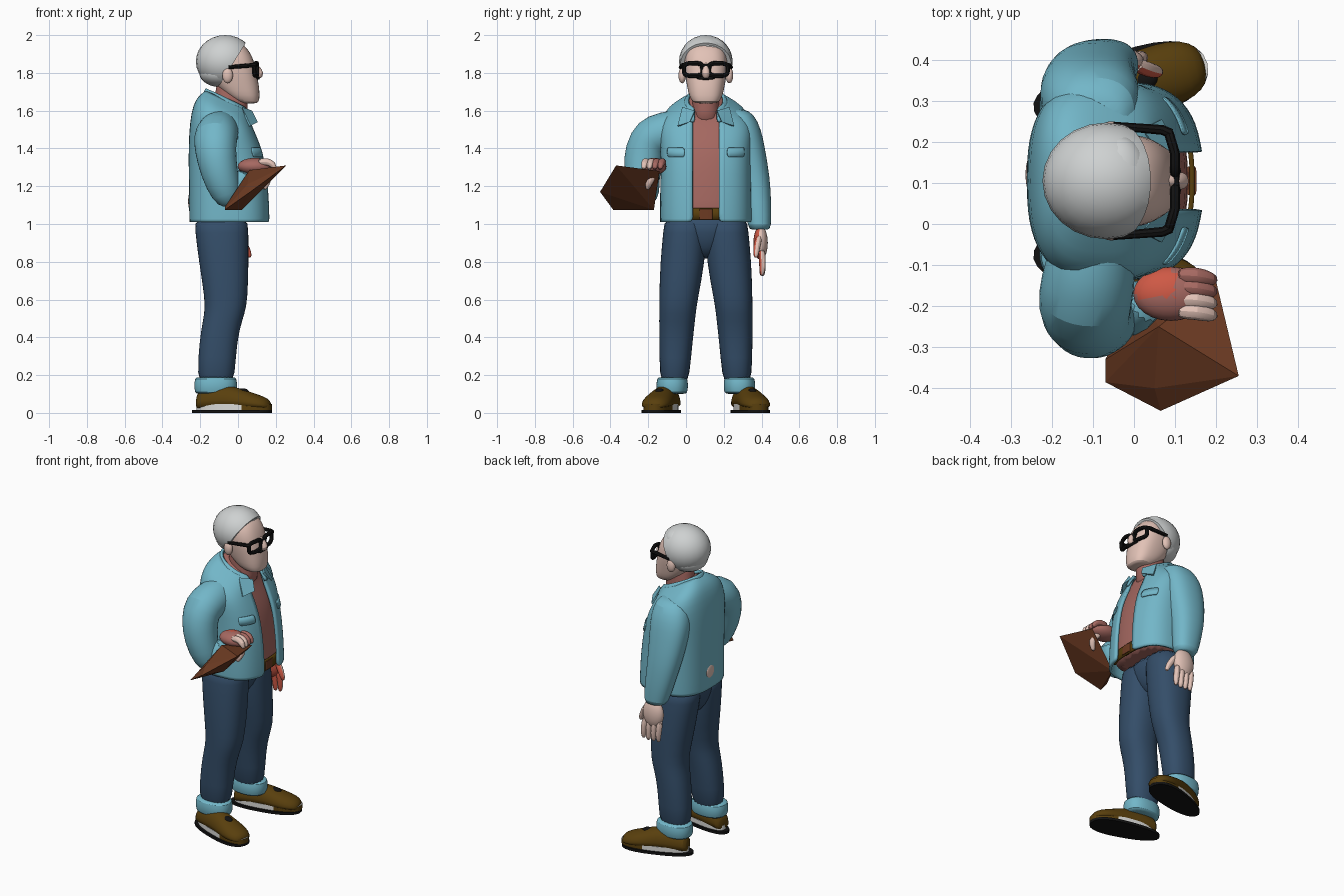
import bpy, bmesh, math
from mathutils import Vector, Matrix

if "Cube" in bpy.data.objects:
    bpy.data.objects.remove(bpy.data.objects["Cube"], do_unlink=True)

MID = 0.105          # the body's symmetry plane in y
SIDES = ((1, "hanging_arm_side"), (-1, "bag_arm_side"))
made = []


def material(name, r, g, b):
    m = bpy.data.materials.new(name)
    m.use_nodes = True
    m.diffuse_color = (r, g, b, 1)
    node = m.node_tree.nodes["Principled BSDF"]
    node.inputs["Base Color"].default_value = (r, g, b, 1)
    node.inputs["Roughness"].default_value = 0.8
    return m


BLUE = material("light_denim", .17, .47, .58)
JEAN = material("dark_denim", .034, .075, .14)
HAIR = material("silver_hair", .62, .64, .64)
SKIN = material("skin", .76, .54, .47)
ROSE = material("dusty_rose", .38, .14, .12)
SHOE = material("brown_leather", .1, .05, .004)
BAG = material("red_brown_leather", .15, .043, .016)
BLACK = material("black", .006, .006, .006)
PALE = material("pale_sole", .7, .7, .68)
RED = material("palm_red", .62, .1, .06)


def finish(name, bm, mats, subsurf=0, thick=0, rule=None):
    bmesh.ops.recalc_face_normals(bm, faces=bm.faces)
    if rule:
        bm.normal_update()
        for f in bm.faces:
            f.material_index = int(rule(f))
    me = bpy.data.meshes.new(name)
    bm.to_mesh(me)
    bm.free()
    for m in mats:
        me.materials.append(m)
    ob = bpy.data.objects.new(name, me)
    bpy.context.collection.objects.link(ob)
    if subsurf:
        mod = ob.modifiers.new("smooth", "SUBSURF")
        mod.levels = mod.render_levels = subsurf
    if thick:
        mod = ob.modifiers.new("cloth", "SOLIDIFY")
        mod.thickness, mod.offset = thick, 0
    made.append(ob)
    return ob


def bridge(rows, closed=True):
    """Mesh through rows of points; closed rows are capped."""
    bm = bmesh.new()
    vs = [[bm.verts.new(p) for p in row] for row in rows]
    n = len(rows[0])
    for a, b in zip(vs, vs[1:]):
        for i in range(n if closed else n - 1):
            j = (i + 1) % n
            bm.faces.new((a[i], a[j], b[j], b[i]))
    if closed:
        bm.faces.new(vs[0])
        bm.faces.new(vs[-1])
    return bm


def oval(a, rx, ry, power):
    c, s = math.cos(a), math.sin(a)
    e = 2 / power
    return rx * math.copysign(abs(c) ** e, c), ry * math.copysign(abs(s) ** e, s)


def loft(name, rings, mat, power=2.3, seg=20, gap=0, arc=None, tilt=0, subsurf=1, thick=0):
    """Horizontal ovals (z, cx, cy, rx, ry) with an optional front gap, arc, or slope at the shoulders."""
    rows = []
    for z, cx, cy, rx, ry in rings:
        lo, hi = arc or (0, math.tau)
        if gap:
            lo = math.asin(min(.95, gap / ry) ** (power / 2))
            hi = math.tau - lo
        steps = seg if not (gap or arc) else seg - 1
        slope = tilt * min(1, max(0, (z - 1.4) / .2))
        row = []
        for i in range(seg):
            dx, dy = oval(lo + (hi - lo) * i / steps, rx, ry, power)
            row.append((cx + dx, cy + dy, z - slope * dx))
        rows.append(row)
    return finish(name, bridge(rows, not (gap or arc)), [mat], subsurf, thick)


def tube(name, pts, mats, seg=12, subsurf=1, rule=None):
    """Round tube through points (x, y, z, radius)."""
    ps = [Vector(p[:3]) for p in pts]
    rows, q, old = [], None, None
    for i, p in enumerate(ps):
        t = (ps[min(i + 1, len(ps) - 1)] - ps[max(i - 1, 0)]).normalized()
        q = t.to_track_quat('Z', 'Y') if q is None else old.rotation_difference(t) @ q
        old = t
        rows.append([p + q @ Vector((*oval(math.tau * k / seg, pts[i][3], pts[i][3], 2), 0))
                     for k in range(seg)])
    return finish(name, bridge(rows), mats, subsurf, rule=rule)


def ball(name, loc, radii, mats, rule=None, cut=None):
    bm = bmesh.new()
    bmesh.ops.create_uvsphere(bm, u_segments=24, v_segments=14, radius=1,
                              matrix=Matrix.Translation(loc) @ Matrix.Diagonal((*radii, 1)))
    if cut:
        geo = bm.verts[:] + bm.edges[:] + bm.faces[:]
        res = bmesh.ops.bisect_plane(bm, geom=geo, plane_co=cut[0], plane_no=cut[1], clear_outer=True)
        edges = [e for e in res["geom_cut"] if isinstance(e, bmesh.types.BMEdge)]
        bmesh.ops.edgeloop_fill(bm, edges=edges)
    return finish(name, bm, mats, rule=rule)


def hull(name, pts, mat):
    bm = bmesh.new()
    for p in pts:
        bm.verts.new(p)
    bmesh.ops.convex_hull(bm, input=bm.verts[:])
    return finish(name, bm, [mat])


# Jacket, with the shirt filling its open front
torso = [(1.01, -.045, .205, .235), (1.04, -.045, .206, .236), (1.18, -.048, .204, .235),
         (1.35, -.06, .195, .23), (1.46, -.074, .178, .24), (1.54, -.08, .16, .235),
         (1.59, -.078, .142, .2), (1.625, -.068, .125, .14), (1.65, -.06, .108, .098)]
loft("jacket", [(z, cx, MID, rx, ry) for z, cx, rx, ry in torso], BLUE, 2.8, 30, gap=.07, tilt=.45, thick=.016)
loft("shirt", [(z + .015, cx, MID, rx - .026, ry - .025) for z, cx, rx, ry in torso], ROSE, 2.8, tilt=.45)
loft("belt", [(z, -.045, MID, .187, .215) for z in (1.02, 1.085)], SHOE, 2.6, 12, arc=(-.7, .7), thick=.012)
loft("belt_buckle", [(z, .14, MID, .012, .035) for z in (1.025, 1.08)], BAG, 6, subsurf=0)
loft("collar", [(1.6, -.045, MID, .14, .135), (1.635, -.05, MID, .125, .112),
                (1.66, -.055, MID, .11, .095)], BLUE, 2.2, 24, gap=.06, tilt=.5, thick=.016)
for side, tag in SIDES:
    def at(x, d, z): return (x, MID + side * d, z)
    hull("collar_flap_" + tag, [at(.075, .06, 1.6), at(.02, .125, 1.62), at(.068, .15, 1.52),
                                at(.105, .085, 1.54), at(.06, .06, 1.585), at(.055, .145, 1.515)], BLUE)
    arc = (.36, .95) if side > 0 else (-.95, -.36)
    for part, z0, z1, rx in (("pocket", 1.25, 1.36, .199), ("pocket_flap", 1.355, 1.405, .198)):
        loft(part + "_" + tag, [(z0, -.056, MID, rx, .235), (z1, -.064, MID, rx - .006, .236)],
             BLUE, 2.8, 8, arc=arc, thick=.006)
ball("back_patch", (-.255, .12, 1.12), (.009, .04, .042), [SKIN])

# Trousers, cuffs and shoes
loft("trouser_seat", [(z, -.088, MID, rx, ry) for z, rx, ry in
                      ((.815, .06, .05), (.87, .11, .09), (.95, .134, .17), (1.06, .145, .215))], JEAN)
for side, tag in SIDES:
    loft("trouser_leg_" + tag, [(z, cx, MID + side * d, rx, ry) for z, cx, d, rx, ry in
         ((1.04, -.088, .108, .143, .113), (.97, -.087, .11, .143, .115), (.8, -.075, .123, .133, .12),
          (.6, -.062, .145, .114, .103), (.53, -.07, .15, .108, .098), (.44, -.095, .155, .102, .093),
          (.3, -.112, .162, .1, .085), (.12, -.118, .167, .1, .075))], JEAN)
    loft("trouser_cuff_" + tag, [(z, -.118, MID + side * .178, r, r - .03) for z, r in
         ((.1, .098), (.105, .111), (.145, .116), (.185, .111), (.19, .098))], BLUE)
    place = Matrix.Translation((-.02, MID + side * .232, 0)) @ Matrix.Rotation(side * .27, 4, 'Z')
    # upper: arched cross sections from heel to toe
    rows = [[(x, w * math.cos(math.pi * k / 10), .02 + h * math.sin(math.pi * k / 10) ** .7)
             for k in range(11)] for x, w, h in
            ((-.205, .035, .06), (-.195, .055, .1), (-.12, .068, .125), (-.02, .072, .128),
             (.06, .082, .1), (.13, .084, .078), (.18, .064, .06), (.2, .03, .035))]
    parts = [finish("shoe_upper_" + tag, bridge(rows), [SHOE], 1),
             ball("shoe_laces_" + tag, (.045, 0, .112), (.035, .024, .018), [BLACK])]
    for part, z0, z1, r, shift, mat in (("outsole", 0, .016, .218, -.014, BLACK),
                                        ("midsole", .016, .046, .206, 0, PALE)):
        rows = []
        for z in (z0, z1):
            row = []
            for k in range(28):
                x, y = oval(math.tau * k / 28, r, r - .135, 2.4)
                row.append((x + shift, y * (1 + .8 * x), z))
            rows.append(row)
        parts.append(finish("shoe_" + part + "_" + tag, bridge(rows), [mat, SHOE],
                            rule=lambda f: part == "midsole" and f.calc_center_median().x > .03))
    for ob in parts:
        ob.data.transform(place)


# Hanging arm and hand
def palm_side(f): return f.normal.y < -.3


loft("hanging_sleeve", [(1.61, -.09, .255, .06, .05), (1.585, -.095, .275, .1, .085),
     (1.5, -.105, .3, .125, .1), (1.4, -.11, .325, .122, .094), (1.25, -.105, .36, .107, .085),
     (1.12, -.085, .38, .092, .072), (.975, -.06, .39, .077, .063), (.97, -.06, .39, .05, .045)], BLUE)
ball("hanging_palm", (-.045, .395, .9), (.07, .038, .09), [SKIN, RED], palm_side)
for i in range(4):
    x = -.1 + i * .035
    tube("hanging_finger_%d" % (i + 1), [(x, .4, .87, .02), (x + .01, .405, .81, .02),
         (x + .015, .405, .75 - .008 * (i % 3), .018), (x + .012, .4, .725, .008)],
         [SKIN, RED], 8, rule=palm_side)
tube("hanging_thumb", [(0, .39, .94, .02), (.035, .375, .89, .021), (.06, .37, .84, .017),
                       (.062, .37, .82, .008)], [SKIN, RED], 8, rule=palm_side)

# Bent arm, hand and the leather case it holds
tube("bent_upper_sleeve", [(-.085, .04, 1.545, .05), (-.09, 0, 1.525, .09), (-.105, -.1, 1.487, .115),
     (-.12, -.185, 1.46, .118), (-.12, -.22, 1.39, .112), (-.1, -.235, 1.27, .1),
     (-.06, -.225, 1.15, .082), (-.035, -.215, 1.1, .045)], [BLUE], 16)
tube("bent_forearm_sleeve", [(-.06, -.22, 1.13, .06), (-.02, -.21, 1.17, .072),
                             (.05, -.185, 1.28, .056)], [BLUE], 14)
ball("holding_palm", (.09, -.17, 1.305), (.092, .066, .045), [ROSE, RED],
     lambda f: f.normal.z > .4 and f.calc_center_median().x < .1 and f.calc_center_median().y > -.178)
for i in range(4):
    y = -.125 - i * .029
    tube("holding_finger_%d" % (i + 1), [(.1, y, 1.325, .022), (.155, y, 1.333, .023),
         (.188, y - .01, 1.315, .02), (.198, y - .012, 1.285, .009)], [SKIN if i > 1 else ROSE], 8)
tube("holding_thumb", [(.12, -.16, 1.28, .02), (.165, -.18, 1.25, .024), (.15, -.2, 1.21, .02),
                       (.135, -.205, 1.18, .01)], [SKIN], 8)
hull("leather_case", [(-.07, -.385, 1.075), (.065, -.455, 1.17), (.255, -.37, 1.31), (.2, -.14, 1.28),
     (.02, -.17, 1.075), (.06, -.25, 1.285), (-.07, -.33, 1.09), (.05, -.4, 1.21)], BAG)

# Head
loft("neck", [(1.52, -.05, MID, .1, .085), (1.6, -.04, MID, .09, .072), (1.72, -.03, MID, .088, .07),
              (1.78, -.03, MID, .08, .07)], ROSE)
loft("face", [(1.638, .06, MID, .035, .045), (1.645, .05, MID, .062, .072), (1.68, .025, MID, .09, .09),
     (1.73, -.002, MID, .115, .1), (1.79, -.02, MID, .12, .112), (1.86, -.035, MID, .123, .117),
     (1.92, -.05, MID, .11, .105), (1.97, -.06, MID, .07, .07)], SKIN, 2.5, 24)
hairline = (Vector((-.045, MID, 1.82)), Vector((1, 0, -.62)))
ball("hair", (-.068, MID, 1.86), (.155, .142, .14), [HAIR], cut=hairline)
ball("hair_nape", (-.095, MID, 1.8), (.11, .115, .075), [HAIR], cut=hairline)
ball("hair_front_sweep", (-.035, MID + .01, 1.93), (.072, .1, .06), [HAIR])
tube("nose", [(.07, MID, 1.85, .012), (.1, MID, 1.83, .017), (.118, MID, 1.795, .025),
              (.105, MID, 1.77, .014)], [SKIN])
ball("under_nose_line", (.102, MID, 1.772), (.014, .05, .009), [BLACK])
for side, tag in SIDES:
    ball("ear_" + tag, (-.055, MID + side * .125, 1.787), (.028, .02, .042), [SKIN])

    # Glasses: a thick rounded rim and a temple on each side
    cu = bpy.data.curves.new("rim", 'CURVE')
    cu.dimensions, cu.bevel_depth, cu.bevel_resolution = '3D', .012, 2
    sp = cu.splines.new('POLY')
    sp.points.add(23)
    for k, p in enumerate(sp.points):
        dy, dz = oval(math.tau * k / 24, .05, .033, 3.5)
        p.co = (.1 - .3 * max(0, side * dy), MID + side * .066 + dy, 1.818 + dz, 1)
    sp.use_cyclic_u = True
    rim = bpy.data.objects.new("glasses_rim_" + tag, cu)
    bpy.context.collection.objects.link(rim)
    cu.materials.append(BLACK)
    bpy.ops.object.select_all(action='DESELECT')
    rim.select_set(True)
    bpy.context.view_layer.objects.active = rim
    bpy.ops.object.convert(target='MESH')
    made.append(bpy.context.view_layer.objects.active)
    tube("glasses_temple_" + tag, [(.09, MID + side * .114, 1.84, .013), (.07, MID + side * .124, 1.84, .012),
         (-.05, MID + side * .134, 1.83, .01)], [BLACK], 8, 0)
tube("glasses_bridge", [(.1, MID - .03, 1.835, .011), (.1, MID + .03, 1.835, .011)], [BLACK], 8, 0)

# Smooth shading everywhere except the faceted case
bpy.ops.object.select_all(action='DESELECT')
for ob in made:
    if ob.name != "leather_case":
        ob.select_set(True)
        bpy.context.view_layer.objects.active = ob
bpy.ops.object.shade_smooth_by_angle(angle=math.radians(40))
